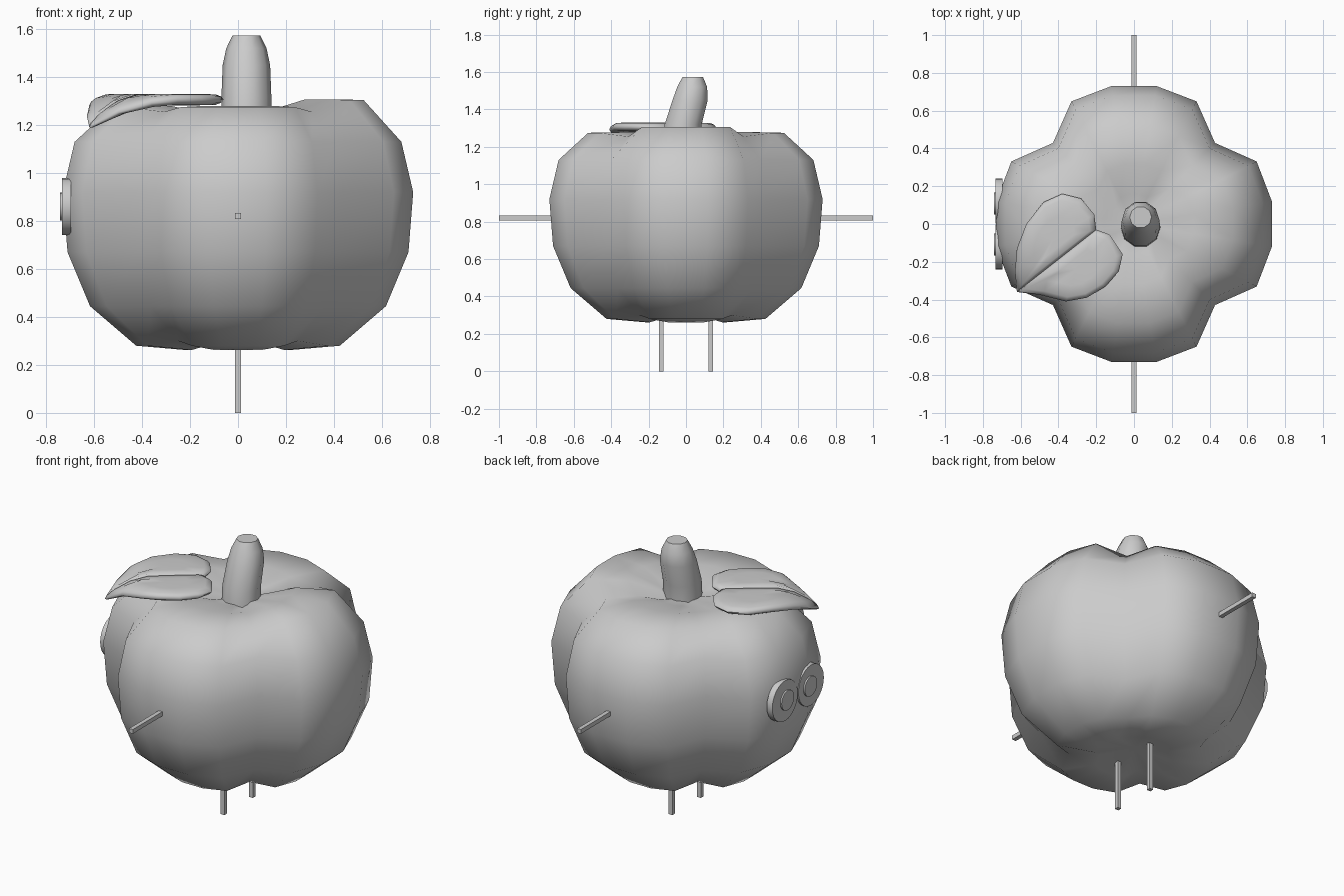
import bpy, bmesh, math
from mathutils import Vector

if "Cube" in bpy.data.objects:
    bpy.data.objects.remove(bpy.data.objects["Cube"])


def finish(name, bm, angle=None):
    bmesh.ops.recalc_face_normals(bm, faces=bm.faces[:])
    me = bpy.data.meshes.new(name)
    bm.to_mesh(me)
    bm.free()
    ob = bpy.data.objects.new(name, me)
    bpy.context.collection.objects.link(ob)
    if angle:
        bpy.ops.object.select_all(action='DESELECT')
        ob.select_set(True)
        bpy.context.view_layer.objects.active = ob
        bpy.ops.object.shade_smooth_by_angle(angle=math.radians(angle))
    return ob


def skin(bm, rings, start=None, end=None):
    """Bridge closed rings of points; cap with a pole point or a flat face."""
    vs = [[bm.verts.new(p) for p in r] for r in rings]
    n = len(vs[0])
    for a, b in zip(vs, vs[1:]):
        for i in range(n):
            j = (i + 1) % n
            bm.faces.new((a[i], a[j], b[j], b[i]))
    for ring, pole in ((vs[0], start), (vs[-1], end)):
        if pole is None:
            bm.faces.new(ring)
        else:
            p = bm.verts.new(pole)
            for i in range(n):
                bm.faces.new((ring[i], ring[(i + 1) % n], p))


def box(name, center, size):
    bm = bmesh.new()
    bmesh.ops.create_cube(bm, size=1)
    for v in bm.verts:
        v.co = Vector([v.co[k] * size[k] + center[k] for k in range(3)])
    return finish(name, bm)


def disc(name, center, radius, depth):
    bm = bmesh.new()
    rings = [[(center[0] + dx, center[1] + radius * math.cos(t), center[2] + radius * math.sin(t))
              for t in [2 * math.pi * i / 24 for i in range(24)]] for dx in (-depth / 2, depth / 2)]
    skin(bm, rings)
    return finish(name, bm, 35)


# body: four lobes with creases on the diagonals, dimpled at top and bottom
profile = [(.22, .262), (.43, .28), (.625, .445), (.72, .67), (.74, .92),
           (.69, 1.13), (.53, 1.275), (.32, 1.28), (.16, 1.25)]
lobe = [(-45, .82), (-27, .985), (-9.2, 1), (9.2, 1), (27, .985)]
bm = bmesh.new()
rings = []
for r, z in profile:
    ring = []
    for k in range(4):
        for a, f in lobe:
            t = math.radians(a + 90 * k)
            lift = 0
            if z > 1.2:
                if k == 0 and f > .9:
                    lift = .03 * min(1, r / .35)
                if f < .9:
                    lift = -.02
            elif z < .3 and f < .9:
                lift = .02
            ring.append((r * f * math.cos(t), r * f * math.sin(t), z + lift))
    rings.append(ring)
skin(bm, rings, (0, 0, .32), (0, 0, 1.225))
finish("body", bm, 50)

# stem: leaning, tapering, rounded at the top
bm = bmesh.new()
rings = []
for y, z, r in [(-.02, 1.2, .106), (-.015, 1.32, .104), (.022, 1.45, .099),
                (.033, 1.52, .084), (.036, 1.573, .058)]:
    rings.append([(.035 + r * math.cos(math.tau * i / 10), y + r * math.sin(math.tau * i / 10), z)
                  for i in range(10)])
skin(bm, rings)
finish("stem", bm, 40)

# leaf: two puffy halves meeting on a midrib, tip drooping
notch, tip = Vector((-.20, -.03)), Vector((-.62, -.36))
axis = (tip - notch).normalized()
midrib = [notch.lerp(tip, k / 5) for k in range(5, -1, -1)]
halves = {
    "leaf_back_half": [(-.21, .05), (-.28, .135), (-.38, .16), (-.48, .115), (-.57, 0), (-.62, -.13), (-.63, -.25)],
    "leaf_front_half": [(-.13, -.055), (-.06, -.16), (-.08, -.25), (-.15, -.33), (-.25, -.39), (-.36, -.41), (-.5, -.375)],
}
for name, edge in halves.items():
    outline = midrib + [Vector(p) for p in edge]
    c = sum(outline, Vector((0, 0))) / len(outline)

    def place(p, h):
        t = (p - notch).dot(axis)
        return (p.x, p.y, 1.306 - 1.65 * max(0, t - .27) ** 2 + h)

    bm = bmesh.new()
    levels = [(.5, -.024), (.86, -.022), (.96, -.013), (1, 0), (.96, .013), (.86, .022), (.5, .024)]
    rings = [[place(c.lerp(p, s), h) for p in outline] for s, h in levels]
    skin(bm, rings, place(c, -.024), place(c, .024))
    finish(name, bm, 60)

# eyes, arms and legs
for side, s in (("front", -1), ("back", 1)):
    disc(side + "_eye", (-.715, s * .122, .86), .119, .036)
    disc(side + "_pupil", (-.73, s * .108, .86), .058, .024)
    box(side + "_arm", (0, s * .84, .82), (.025, .32, .025))
    box(side + "_leg", (0, s * .133, .16), (.024, .024, .32))
